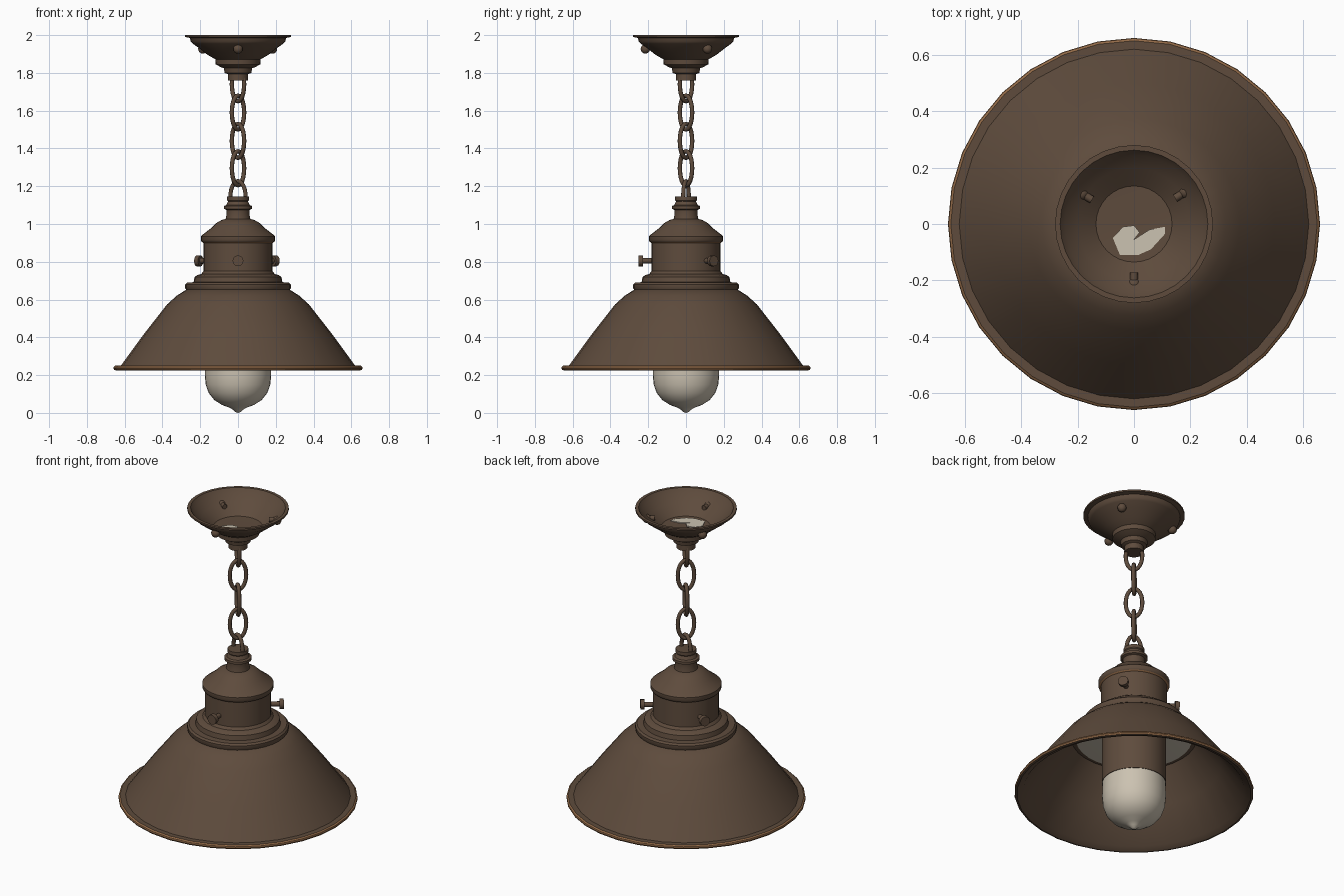
import bpy, bmesh, math
from mathutils import Vector, Matrix

if "Cube" in bpy.data.objects:
    bpy.data.objects.remove(bpy.data.objects["Cube"])


def material(name, rgb):
    m = bpy.data.materials.new(name)
    m.diffuse_color = (*rgb, 1)
    m.use_nodes = True
    m.node_tree.nodes["Principled BSDF"].inputs["Base Color"].default_value = m.diffuse_color
    return m


BRONZE = material("dark bronze", (0.112, 0.071, 0.046))
WORN = material("worn copper edge", (0.29, 0.145, 0.065))
CREAM = material("frosted cream", (0.60, 0.54, 0.44))


def finish(name, bm, mats, rule=None, angle=35):
    """Turn a bmesh into a smooth-by-angle object, coloured by a face rule."""
    bmesh.ops.remove_doubles(bm, verts=bm.verts, dist=1e-5)
    bmesh.ops.recalc_face_normals(bm, faces=bm.faces)
    for f in bm.faces:
        f.material_index = rule(f) if rule else 0
    me = bpy.data.meshes.new(name)
    bm.to_mesh(me)
    bm.free()
    for m in mats:
        me.materials.append(m)
    ob = bpy.data.objects.new(name, me)
    bpy.context.collection.objects.link(ob)
    bpy.ops.object.select_all(action='DESELECT')
    ob.select_set(True)
    bpy.context.view_layer.objects.active = ob
    bpy.ops.object.shade_smooth_by_angle(angle=math.radians(angle))
    return ob


def lathe(name, profile, mats, rule=None, sides=32):
    """Spin a closed (r, z) outline around the z axis."""
    bm = bmesh.new()
    rings = []
    for r, z in profile:
        if r < 1e-6:
            rings.append([bm.verts.new((0, 0, z))] * sides)
        else:
            rings.append([bm.verts.new((r * math.cos(math.tau * i / sides),
                                        r * math.sin(math.tau * i / sides), z))
                          for i in range(sides)])
    for a, b in zip(rings, rings[1:] + rings[:1]):
        for i in range(sides):
            j = (i + 1) % sides
            vs = list(dict.fromkeys((a[i], a[j], b[j], b[i])))
            if len(vs) > 2:
                bm.faces.new(vs)
    return finish(name, bm, mats, rule)


def mid(f):
    c = f.calc_center_median()
    return math.hypot(c.x, c.y), c.z


# Ceiling canopy: open dish with stepped lower neck
lathe("ceiling_canopy", [
    (0, 1.76), (0.053, 1.76), (0.053, 1.793), (0.07, 1.80), (0.075, 1.825),
    (0.09, 1.83), (0.118, 1.845), (0.12, 1.872), (0.16, 1.895), (0.205, 1.93),
    (0.24, 1.955), (0.25, 1.965), (0.255, 1.985), (0.28, 1.99), (0.28, 2.0),
    (0.262, 2.0), (0.245, 1.975), (0.20, 1.937), (0.135, 1.885), (0, 1.88)], [BRONZE])

# Pale worn spot on the dish floor
bm = bmesh.new()
spot = [(-.075, -.05), (-.04, -.01), (0, -.005), (.02, -.03), (0, -.055), (.055, -.02),
        (.11, -.01), (.11, -.035), (.06, -.09), (.015, -.11), (-.05, -.11)]
f = bm.faces.new([bm.verts.new((x, y, 1.882)) for x, y in spot])
up = bmesh.ops.extrude_face_region(bm, geom=[f])
bmesh.ops.translate(bm, vec=(0, 0, 0.006),
                    verts=[v for v in up["geom"] if isinstance(v, bmesh.types.BMVert)])
finish("dish_floor_spot", bm, [CREAM])

# Lamp holder: collar, drum, cap and neck
lathe("lamp_holder", [
    (0, 0.645), (0.27, 0.645), (0.28, 0.66), (0.28, 0.68), (0.27, 0.69), (0.235, 0.692),
    (0.23, 0.72), (0.215, 0.73), (0.195, 0.735), (0.183, 0.75), (0.183, 0.90),
    (0.192, 0.905), (0.197, 0.915), (0.197, 0.935), (0.185, 0.945), (0.14, 0.98),
    (0.115, 1.005), (0.085, 1.022), (0.065, 1.027), (0.06, 1.055), (0.062, 1.075),
    (0.075, 1.08), (0.075, 1.095), (0.062, 1.10), (0.053, 1.12), (0.057, 1.125),
    (0.057, 1.145), (0, 1.145)], [BRONZE, WORN],
    lambda f: 1 if 0.9 < mid(f)[1] < 0.909 else 0)

# Conical shade with rolled rim and pale upper interior
lathe("shade", [
    (0.645, 0.225), (0.656, 0.228), (0.66, 0.236), (0.658, 0.244), (0.65, 0.25),
    (0.62, 0.25), (0.50, 0.415), (0.375, 0.575), (0.325, 0.62), (0.27, 0.655),
    (0, 0.655), (0, 0.59), (0.32, 0.57), (0.345, 0.575), (0.48, 0.415), (0.61, 0.242)],
    [BRONZE, WORN, CREAM],
    lambda f: 1 if mid(f)[0] > 0.649 and mid(f)[1] > 0.23
    else 2 if mid(f)[0] < 0.325 and mid(f)[1] < 0.6 else 0)

# Socket sleeve and glass bulb below it
lathe("socket_sleeve", [(0, 0.29), (0.178, 0.29), (0.178, 0.6), (0, 0.6)], [BRONZE])
lathe("glass_bulb", [
    (0, 0.30), (0.175, 0.30), (0.176, 0.20), (0.171, 0.15), (0.155, 0.105),
    (0.125, 0.068), (0.085, 0.042), (0.045, 0.028), (0.026, 0.016),
    (0.013, 0.004), (0, 0)], [CREAM])


def chain_link(name, z, angle, half_w=0.046, half_h=0.09, wire=0.0115):
    """Oval wire ring standing upright, turned about z."""
    bm = bmesh.new()
    turn = Matrix.Rotation(math.radians(angle), 3, 'Z')
    n, k = 24, 8
    rings = []
    for i in range(n):
        t = math.tau * i / n
        c = Vector((half_w * math.cos(t), 0, half_h * math.sin(t)))
        out = Vector((half_h * math.cos(t), 0, half_w * math.sin(t))).normalized()
        rings.append([bm.verts.new(turn @ (c + wire * (
            out * math.cos(math.tau * j / k) + Vector((0, math.sin(math.tau * j / k), 0))))
            + Vector((0, 0, z))) for j in range(k)])
    for i in range(n):
        a, b = rings[i], rings[(i + 1) % n]
        for j in range(k):
            bm.faces.new((a[j], a[(j + 1) % k], b[(j + 1) % k], b[j]))
    finish(name, bm, [BRONZE], angle=60)


# Chain
chain_link("chain_top_loop", 1.74, -45)
for i, z in enumerate((1.59, 1.44, 1.295)):
    chain_link(f"chain_link_{i + 1}", z, 45 if i % 2 == 0 else -45)
chain_link("chain_bottom_loop", 1.137, -20, half_w=0.044)


def rod(bm, direction, z, r0, r1, radius):
    """Radial cylinder from distance r0 to r1."""
    d = direction
    m = Matrix.Translation(d * (r0 + r1) / 2 + Vector((0, 0, z))) @ \
        d.to_track_quat('Z', 'Y').to_matrix().to_4x4()
    bmesh.ops.create_cone(bm, cap_ends=True, segments=12, radius1=radius,
                          radius2=radius, depth=r1 - r0, matrix=m)


# Thumb screws on the drum and ball studs on the canopy
for i, (a_screw, a_stud) in enumerate(((270, 270), (36, 32), (150, 150))):
    a = math.radians(a_screw)
    d = Vector((math.cos(a), math.sin(a), 0))
    bm = bmesh.new()
    rod(bm, d, 0.805, 0.15, 0.23, 0.014)
    rod(bm, d, 0.805, 0.228, 0.252, 0.029)
    finish(f"thumb_screw_{i + 1}", bm, [BRONZE])

    a = math.radians(a_stud)
    d = Vector((math.cos(a), math.sin(a), 0))
    bm = bmesh.new()
    bmesh.ops.create_uvsphere(bm, u_segments=12, v_segments=8, radius=0.025,
                              matrix=Matrix.Translation(d * 0.215 + Vector((0, 0, 1.927))))
    rod(bm, d, 1.932, 0.172, 0.21, 0.014)
    finish(f"canopy_stud_{i + 1}", bm, [BRONZE])
